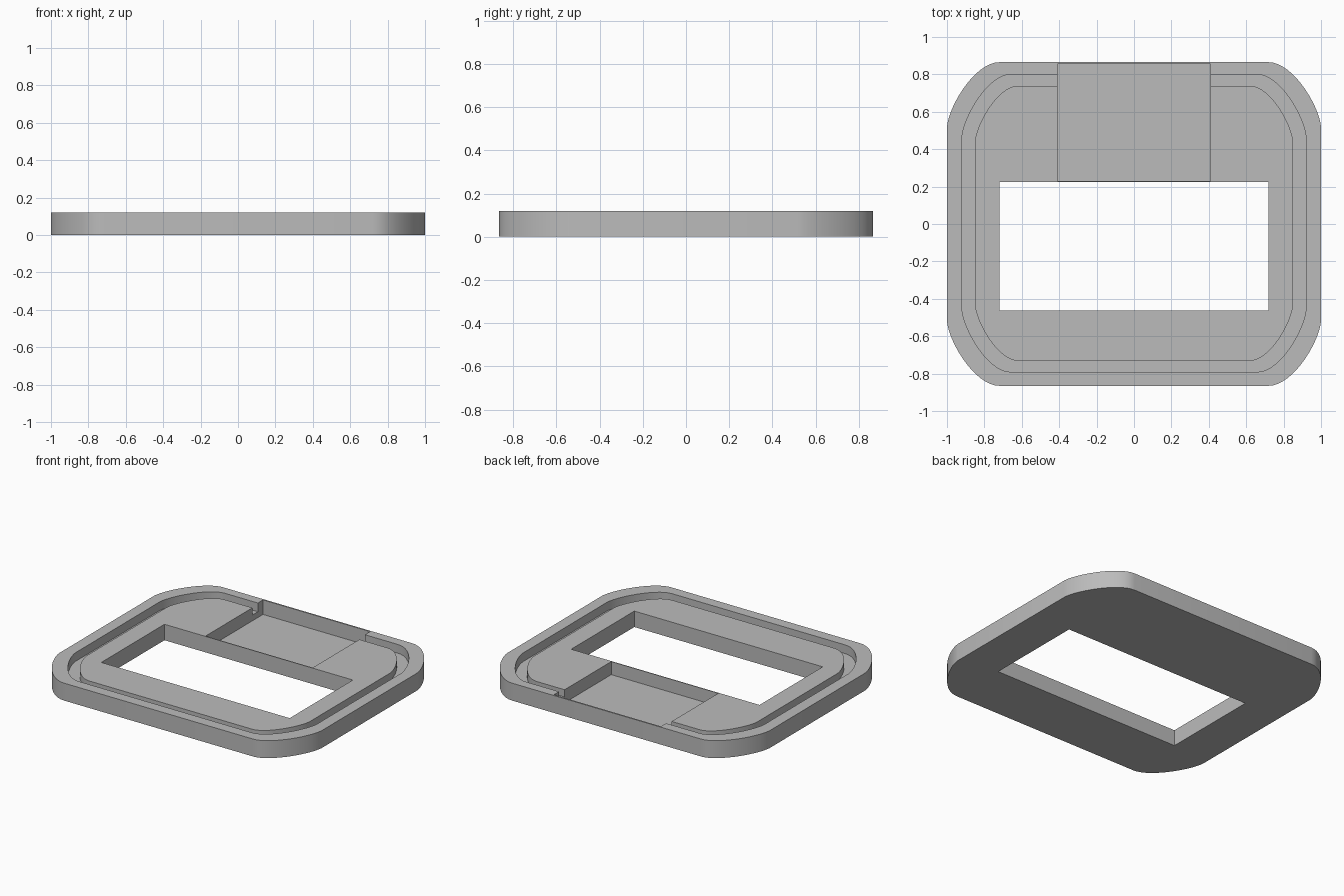
import bpy, bmesh, math
from mathutils import Vector
from mathutils.geometry import interpolate_bezier

cube = bpy.data.objects.get("Cube")
if cube:
    bpy.data.objects.remove(cube, do_unlink=True)

grey = bpy.data.materials.new("plain_grey")
grey.use_nodes = True
GREY = (0.5, 0.5, 0.5, 1)
grey.diffuse_color = GREY
grey.node_tree.nodes["Principled BSDF"].inputs["Base Color"].default_value = GREY


def rounded_outline(hx, hy, flat, side, cy=0.0, steps=16):
    """Plate outline: straight edges joined by long, swept corners."""
    corner = interpolate_bezier(
        Vector((hx, side, 0)),
        Vector((hx - 0.01, side + 0.33 * (hy - side), 0)),
        Vector((flat + 0.46 * (hx - flat), hy, 0)),
        Vector((flat, hy, 0)), steps)
    points = []
    for sx, sy in ((1, 1), (-1, 1), (-1, -1), (1, -1)):
        run = corner if sx == sy else corner[::-1]
        points += [(p.x * sx, p.y * sy + cy) for p in run]
    return points


def rectangle(x, y0, y1):
    return [(-x, y0), (x, y0), (x, y1), (-x, y1)]


def prism(name, outline, z0, z1):
    bm = bmesh.new()
    base = bm.faces.new([bm.verts.new((x, y, z0)) for x, y in outline])
    top = bmesh.ops.extrude_face_region(bm, geom=[base])["geom"]
    bmesh.ops.translate(bm, vec=(0, 0, z1 - z0),
                        verts=[v for v in top if isinstance(v, bmesh.types.BMVert)])
    bmesh.ops.recalc_face_normals(bm, faces=bm.faces)
    mesh = bpy.data.meshes.new(name)
    bm.to_mesh(mesh)
    bm.free()
    mesh.materials.append(grey)
    obj = bpy.data.objects.new(name, mesh)
    bpy.context.collection.objects.link(obj)
    return obj


def combine(target, tool, operation):
    tool.hide_render = True
    mod = target.modifiers.new(tool.name, "BOOLEAN")
    mod.operation = operation
    mod.solver = "EXACT"
    mod.object = tool
    bpy.context.view_layer.objects.active = target
    bpy.ops.object.modifier_apply(modifier=mod.name)
    bpy.data.objects.remove(tool, do_unlink=True)


# Outer plate with its raised rim
plate = prism("frame_plate", rounded_outline(1, 0.865, 0.72, 0.52), 0, 0.12)

# Groove: sink the area inside the rim, then put the raised island back
combine(plate, prism("groove_recess", rounded_outline(0.92, 0.795, 0.66, 0.46, 0.004),
                     0.06, 0.2), "DIFFERENCE")
combine(plate, prism("inner_island", rounded_outline(0.85, 0.735, 0.62, 0.44, 0.004),
                     0.03, 0.11), "UNION")

# Through window and the shallow-floored pocket behind it
combine(plate, prism("window_cutter", rectangle(0.718, -0.463, 0.225), -0.1, 0.2), "DIFFERENCE")
combine(plate, prism("pocket_cutter", rectangle(0.408, 0.231, 0.855), 0.02, 0.2), "DIFFERENCE")

# Smooth the swept corners, keep the edges crisp
bpy.ops.object.select_all(action="DESELECT")
plate.select_set(True)
bpy.context.view_layer.objects.active = plate
bpy.ops.object.shade_smooth_by_angle(angle=math.radians(30))
